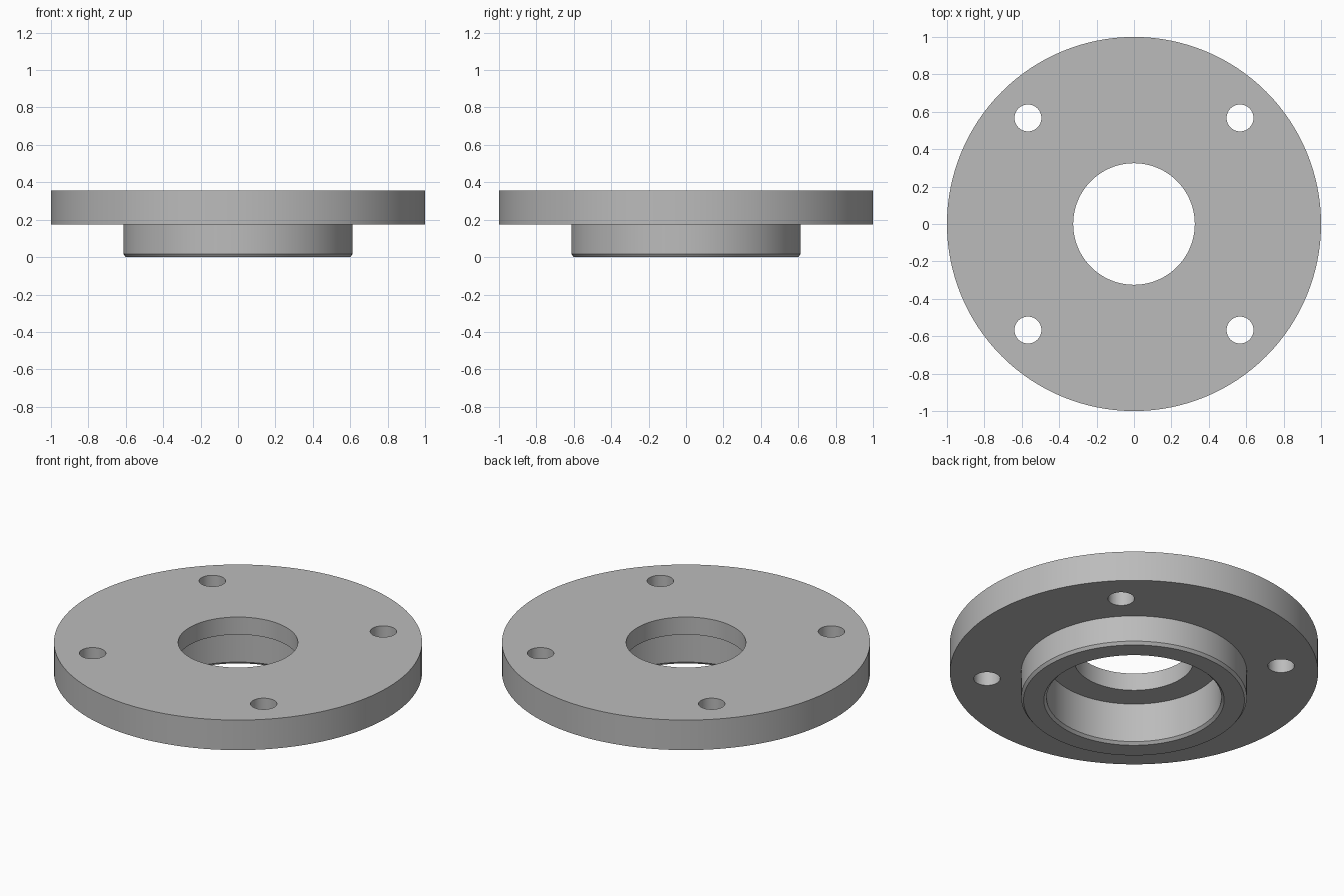
import bpy, bmesh, math
from mathutils import Matrix

cube = bpy.data.objects.get("Cube")
if cube:
    bpy.data.objects.remove(cube, do_unlink=True)

SEGMENTS = 128
FLANGE_BOTTOM, TOP = 0.175, 0.355
STEP = 0.25                      # ceiling of the counterbore
HOLE_OFFSET, HOLE_RADIUS = 0.567, 0.072

steel = bpy.data.materials.new("plain grey steel")
steel.use_nodes = True
grey = (0.5, 0.5, 0.5, 1)
steel.diffuse_color = grey
steel.node_tree.nodes["Principled BSDF"].inputs["Base Color"].default_value = grey


def add_object(name, bm):
    mesh = bpy.data.meshes.new(name)
    bmesh.ops.recalc_face_normals(bm, faces=bm.faces)
    bm.to_mesh(mesh)
    bm.free()
    mesh.materials.append(steel)
    obj = bpy.data.objects.new(name, mesh)
    bpy.context.collection.objects.link(obj)
    return obj


def lathe(name, profile):
    """Revolve a closed (radius, height) outline around z."""
    bm = bmesh.new()
    verts = [bm.verts.new((r, 0, z)) for r, z in profile]
    edges = [bm.edges.new((a, b)) for a, b in zip(verts, verts[1:] + verts[:1])]
    bmesh.ops.spin(bm, geom=verts + edges, cent=(0, 0, 0), axis=(0, 0, 1),
                   angle=math.tau, steps=SEGMENTS, use_merge=True)
    bmesh.ops.remove_doubles(bm, verts=bm.verts, dist=1e-5)
    return add_object(name, bm)


# Flange with chamfered hub, counterbore and through bore
flange = lathe("flange_with_hub", [
    (0.325, TOP), (1.0, TOP), (1.0, FLANGE_BOTTOM),
    (0.613, FLANGE_BOTTOM), (0.613, 0.017), (0.6, 0),
    (0.49, 0), (0.475, 0.015), (0.475, STEP), (0.325, STEP)])

# Four bolt holes
bm = bmesh.new()
for sx in (-1, 1):
    for sy in (-1, 1):
        place = Matrix.Translation((sx * HOLE_OFFSET, sy * HOLE_OFFSET, TOP))
        bmesh.ops.create_cone(bm, cap_ends=True, segments=48, radius1=HOLE_RADIUS,
                              radius2=HOLE_RADIUS, depth=1, matrix=place)
cutter = add_object("bolt_hole_cutter", bm)
cutter.hide_render = True

bpy.ops.object.select_all(action="DESELECT")
flange.select_set(True)
bpy.context.view_layer.objects.active = flange
cut = flange.modifiers.new("bolt_holes", "BOOLEAN")
cut.operation = "DIFFERENCE"
cut.solver = "EXACT"
cut.object = cutter
bpy.ops.object.modifier_apply(modifier=cut.name)
bpy.data.objects.remove(cutter, do_unlink=True)

bpy.ops.object.shade_smooth_by_angle(angle=math.radians(30))
